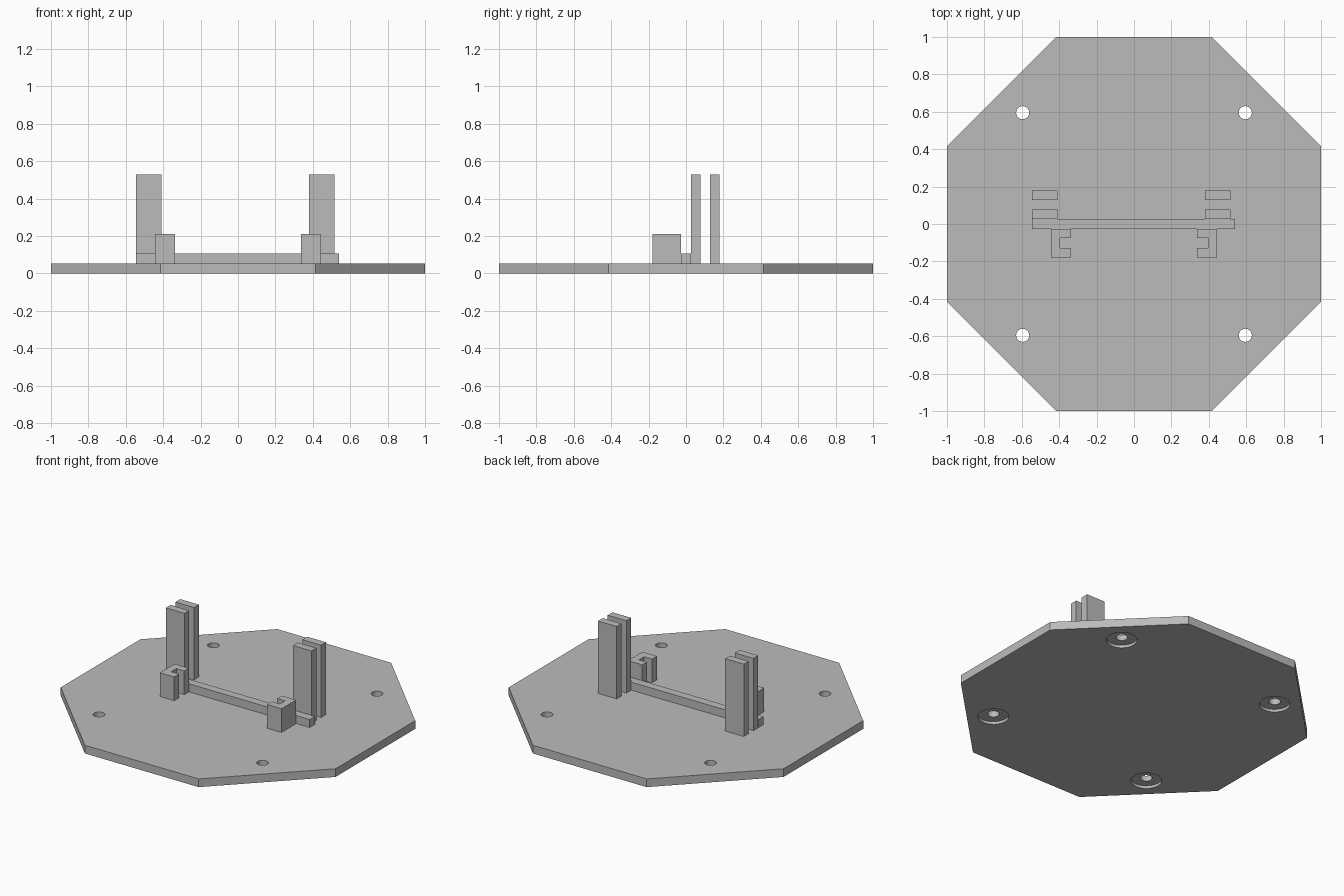
import bpy, bmesh, math

cube = bpy.data.objects.get("Cube")
if cube:
    bpy.data.objects.remove(cube, do_unlink=True)

grey = bpy.data.materials.new("plain grey")
grey.use_nodes = True
COLOUR = (0.5, 0.5, 0.5, 1)
grey.diffuse_color = COLOUR
grey.node_tree.nodes["Principled BSDF"].inputs["Base Color"].default_value = COLOUR

PLATE_TOP = 0.054


def prism(name, outline, z0, z1):
    """Extrude a closed outline straight up from z0 to z1."""
    bm = bmesh.new()
    base = bm.faces.new([bm.verts.new((x, y, z0)) for x, y in outline])
    side = bmesh.ops.extrude_face_region(bm, geom=[base])["geom"]
    bmesh.ops.translate(bm, vec=(0, 0, z1 - z0),
                        verts=[v for v in side if isinstance(v, bmesh.types.BMVert)])
    bmesh.ops.recalc_face_normals(bm, faces=bm.faces)
    mesh = bpy.data.meshes.new(name)
    bm.to_mesh(mesh)
    bm.free()
    mesh.materials.append(grey)
    obj = bpy.data.objects.new(name, mesh)
    bpy.context.collection.objects.link(obj)
    return obj


def box(name, x0, x1, y0, y1, z1):
    return prism(name, [(x0, y0), (x1, y0), (x1, y1), (x0, y1)], PLATE_TOP, z1)


def ring(radius, count, phase=0.0, cx=0.0, cy=0.0):
    angles = [phase + math.tau * i / count for i in range(count)]
    return [(cx + radius * math.cos(a), cy + radius * math.sin(a)) for a in angles]


def cut(target, cutter):
    mod = target.modifiers.new("cut", "BOOLEAN")
    mod.operation = "DIFFERENCE"
    mod.solver = "EXACT"
    mod.object = cutter
    bpy.context.view_layer.objects.active = target
    bpy.ops.object.modifier_apply(modifier=mod.name)
    bpy.data.objects.remove(cutter, do_unlink=True)


# Octagonal base with four screw holes, counterbored underneath
base = prism("base_plate", ring(1 / math.cos(math.pi / 8), 8, math.pi / 8), 0, PLATE_TOP)
for sx in (-1, 1):
    for sy in (-1, 1):
        centre = (0.595 * sx, 0.595 * sy)
        cut(base, prism("hole_cutter", ring(0.035, 32, 0, *centre), -0.1, 0.2))
        cut(base, prism("counterbore_cutter", ring(0.092, 32, 0, *centre), -0.1, 0.018))

# Low rail across the middle
box("cross_rail", -0.545, 0.54, -0.027, 0.027, 0.107)

# Paired upright posts behind the rail
for side, x0 in (("right", -0.545), ("left", 0.38)):
    for place, y0 in (("front", 0.028), ("back", 0.128)):
        box(f"{side}_{place}_post", x0, x0 + 0.135, y0, y0 + 0.05, 0.53)

# C-shaped brackets with slots facing each other
bracket = [(0.443, -0.18), (0.443, -0.028), (0.338, -0.028), (0.338, -0.076),
           (0.395, -0.076), (0.395, -0.129), (0.338, -0.129), (0.338, -0.18)]
for side, s in (("right", -1), ("left", 1)):
    prism(f"{side}_bracket", [(s * x, y) for x, y in bracket], PLATE_TOP, 0.21)
